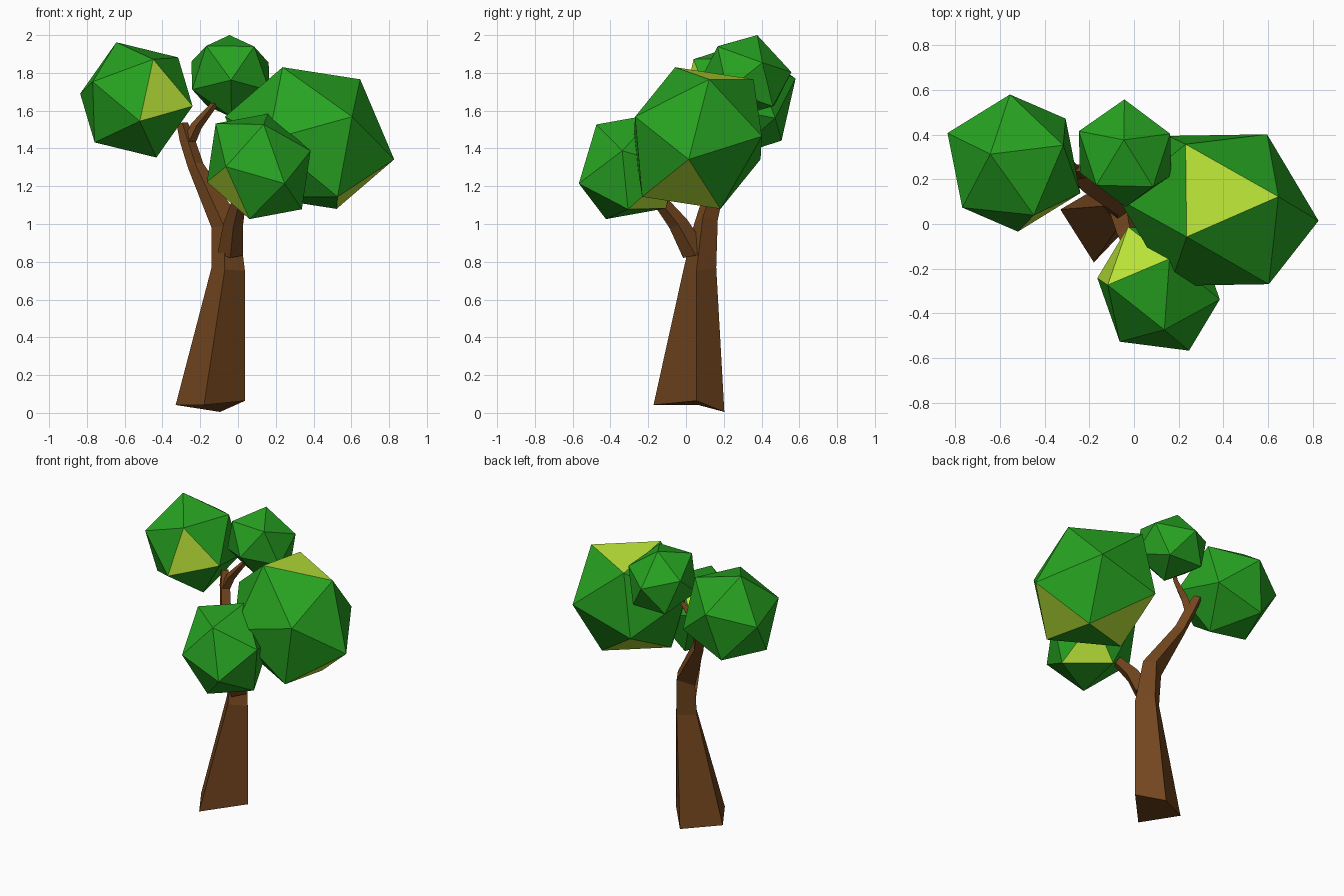
import bpy, bmesh
from mathutils import Vector

if "Cube" in bpy.data.objects:
    bpy.data.objects.remove(bpy.data.objects["Cube"])


def material(name, rgb):
    m = bpy.data.materials.new(name)
    m.diffuse_color = (*rgb, 1)
    m.use_nodes = True
    m.node_tree.nodes["Principled BSDF"].inputs["Base Color"].default_value = m.diffuse_color
    return m


LEAF = material("leaf_green", (0.02, 0.36, 0.015))
LIME = material("leaf_lime", (0.5, 0.78, 0.04))
BARK = material("bark", (0.17, 0.06, 0.013))


def finish(name, bm, mats):
    bmesh.ops.recalc_face_normals(bm, faces=bm.faces)
    mesh = bpy.data.meshes.new(name)
    bm.to_mesh(mesh)
    bm.free()
    for m in mats:
        mesh.materials.append(m)
    obj = bpy.data.objects.new(name, mesh)
    bpy.context.collection.objects.link(obj)
    return obj


def leaf_ball(name, center, a, b, c, lime=()):
    """Icosahedron spanned by one face a, b, c (relative to center)."""
    a, b, c = Vector(a), Vector(b), Vector(c)
    k = 0.618034
    half = [a, b, c, (a + b) * k - c, (b + c) * k - a, (c + a) * k - b]
    bm = bmesh.new()
    verts = [bm.verts.new(Vector(center) + p) for p in half + [-p for p in half]]
    bm.verts.index_update()
    number = {v: i for i, v in enumerate(verts)}
    bmesh.ops.convex_hull(bm, input=verts)
    for f in bm.faces:
        f.material_index = int({number[v] for v in f.verts} in lime)
    return finish(name, bm, [LEAF, LIME])


def loft(name, rings):
    """Four-sided skin through rings, capped at both ends."""
    bm = bmesh.new()
    loops = [[bm.verts.new(p) for p in r] for r in rings]
    for lo, hi in zip(loops, loops[1:]):
        for i in range(4):
            j = (i + 1) % 4
            bm.faces.new((lo[i], lo[j], hi[j], hi[i]))
    bm.faces.new(loops[0])
    bm.faces.new(loops[-1])
    return finish(name, bm, [BARK])


def ring(center, r, direction):
    q = Vector((0, 0, 1)).rotation_difference(Vector(direction))
    corners = [(-r, 0, 0), (0, -r, 0), (r, 0, 0), (0, r, 0)]
    return [Vector(center) + q @ Vector(p) for p in corners]


# Trunk: tilted flared foot, collar, then the main limb leaning up and left
loft("trunk", [
    [(-.33, .065, .042), (-.18, -.172, .042), (.037, .055, .064), (-.095, .203, .005)],
    [(-.14, .08, .77), (-.07, -.013, .76), (.037, .055, .75), (-.04, .16, .77)],
    [(-.14, .10, .98), (-.075, .04, .99), (.0, .09, 1.04), (-.045, .168, 1.02)],
    ring((-.225, .185, 1.31), .042, (-.35, .3, 1)),
    ring((-.27, .24, 1.45), .04, (-.3, .3, 1)),
    ring((-.295, .275, 1.53), .03, (-.3, .3, 1)),
])

# Side limbs
loft("front_branch", [
    ring((-.04, .05, .84), .068, (.1, -.3, 1)),
    ring((-.025, -.04, 1.0), .052, (.1, -.5, 1)),
    ring((0, -.12, 1.1), .04, (.2, -.8, 1)),
    ring((.03, -.2, 1.2), .03, (.2, -.8, 1)),
])
loft("top_branch", [
    ring((-.262, .232, 1.43), .035, (.3, 0, 1)),
    ring((-.22, .235, 1.52), .03, (.5, 0, 1)),
    ring((-.145, .24, 1.61), .02, (.6, .2, 1)),
    ring((-.09, .27, 1.68), .015, (.6, .3, 1)),
])

# Foliage
leaf_ball("right_foliage", (.379, .0625, 1.455),
          (-.143, -.12, .375), (-.148, .295, .311), (.268, .06, .311),
          [{0, 1, 2}, {9, 6, 7}, {6, 11, 8}])
leaf_ball("front_foliage", (.11, -.29, 1.305),
          (-.228, .017, .227), (.026, -.184, .222), (.049, .134, .279),
          [{0, 2, 5}, {5, 0, 10}, {10, 3, 8}, {9, 6, 7}])
leaf_ball("left_foliage", (-.538, .273, 1.657),
          (-.106, .04, .305), (.221, .08, .225), (.089, -.233, .215),
          [{2, 4, 9}])
leaf_ball("top_foliage", (-.04, .317, 1.783),
          (-.005, .06, .217), (.125, -.15, .157), (-.128, -.143, .16))
